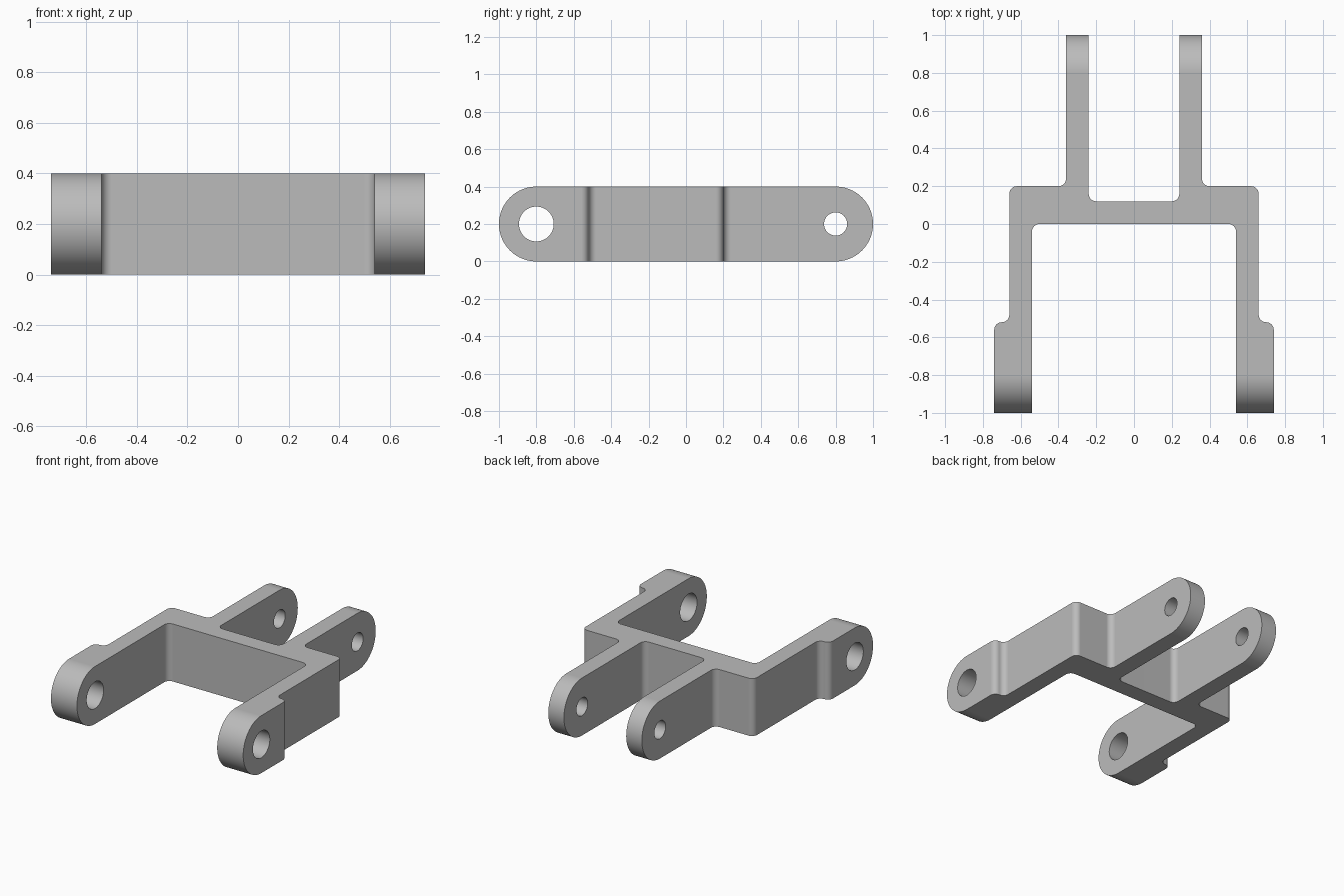
import bpy, bmesh
from math import pi, sin, cos
from mathutils import Vector, Matrix

if "Cube" in bpy.data.objects:
    bpy.data.objects.remove(bpy.data.objects["Cube"])

steel = bpy.data.materials.new("light_grey_metal")
steel.use_nodes = True
GREY = (0.5, 0.5, 0.5, 1)
steel.diffuse_color = GREY
steel.node_tree.nodes["Principled BSDF"].inputs["Base Color"].default_value = GREY


def fillet(corners, steps=8):
    """Round each (x, y, radius) corner of a right-angled closed outline."""
    out = []
    n = len(corners)
    for i, (x, y, r) in enumerate(corners):
        p = Vector((x, y))
        if r == 0:
            out.append(p)
            continue
        a = (Vector(corners[i - 1][:2]) - p).normalized() * r
        b = (Vector(corners[(i + 1) % n][:2]) - p).normalized() * r
        for k in range(steps + 1):
            t = k / steps * pi / 2
            out.append(p + a * (1 - sin(t)) + b * (1 - cos(t)))
    return out


def prism(name, points, direction):
    """Extrude a closed loop of 3D points along a direction."""
    bm = bmesh.new()
    face = bm.faces.new([bm.verts.new(p) for p in points])
    res = bmesh.ops.extrude_face_region(bm, geom=[face])
    moved = [v for v in res["geom"] if isinstance(v, bmesh.types.BMVert)]
    bmesh.ops.translate(bm, verts=moved, vec=direction)
    bmesh.ops.recalc_face_normals(bm, faces=bm.faces)
    mesh = bpy.data.meshes.new(name)
    bm.to_mesh(mesh)
    bm.free()
    mesh.materials.append(steel)
    obj = bpy.data.objects.new(name, mesh)
    bpy.context.collection.objects.link(obj)
    return obj


def arc(y, r, start, end, steps):
    """Points on an arc in the side plane, centred at mid height."""
    angles = [start + (end - start) * k / steps for k in range(steps + 1)]
    return [Vector((-1, y + r * cos(a), 0.2 + r * sin(a))) for a in angles]


# Plan outline: crossbar, stepped front arms and narrow rear arms
R = 0.0399
half = [(0.54, 0, R), (0.54, -1.1, 0), (0.74, -1.1, 0), (0.74, -0.52, R),
        (0.66, -0.52, R), (0.66, 0.2, R), (0.36, 0.2, R),
        (0.36, 1.1, 0), (0.24, 1.1, 0), (0.24, 0.12, R)]
outline = half + [(-x, y, r) for x, y, r in reversed(half)]
bracket = prism("forked_bracket",
                [Vector((p.x, p.y, -0.1)) for p in fillet(outline)], (0, 0, 0.6))

# Side profile with round ends, and the pivot holes
side = arc(0.8, 0.2, -pi / 2, pi / 2, 40) + arc(-0.8, 0.2, pi / 2, 3 * pi / 2, 40)
tools = [(prism("round_end_envelope", side, (2, 0, 0)), 'INTERSECT')]
for name, y, r in (("front_pivot_hole", -0.8, 0.093), ("rear_pivot_hole", 0.8, 0.062)):
    tools.append((prism(name, arc(y, r, 0, 2 * pi, 48)[:-1], (2, 0, 0)), 'DIFFERENCE'))

bpy.ops.object.select_all(action='DESELECT')
bpy.context.view_layer.objects.active = bracket
bracket.select_set(True)
for tool, operation in tools:
    mod = bracket.modifiers.new(tool.name, 'BOOLEAN')
    mod.operation = operation
    mod.solver = 'EXACT'
    mod.object = tool
    bpy.ops.object.modifier_apply(modifier=mod.name)
    bpy.data.objects.remove(tool)

# Smooth fillets and round ends, crisp rims
bpy.ops.object.shade_smooth_by_angle(angle=pi / 6)
weighted = bracket.modifiers.new("clean_normals", 'WEIGHTED_NORMAL')
weighted.keep_sharp = True
